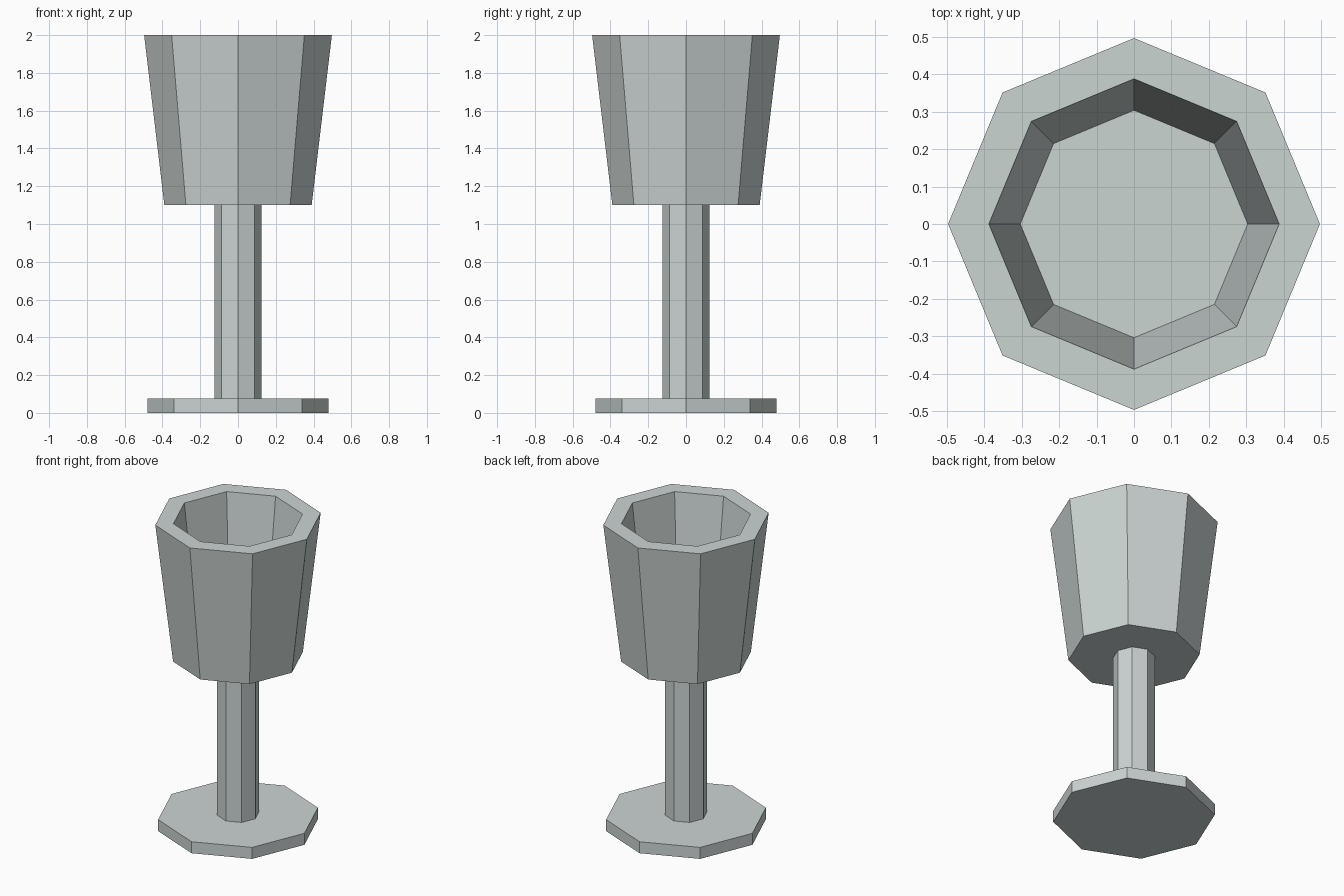
import bpy, bmesh, math

if "Cube" in bpy.data.objects:
    bpy.data.objects.remove(bpy.data.objects["Cube"])

SIDES = 8
mat = bpy.data.materials.new("pale_grey")
mat.diffuse_color = (0.60, 0.66, 0.65, 1)
mat.use_nodes = True
mat.node_tree.nodes["Principled BSDF"].inputs["Base Color"].default_value = mat.diffuse_color


def lathe(name, profile):
    """Closed octagonal solid from (radius, z) rings, corners on the axes."""
    bm = bmesh.new()
    rings = [[bm.verts.new((r * math.cos(2 * math.pi * i / SIDES),
                            r * math.sin(2 * math.pi * i / SIDES), z))
              for i in range(SIDES)] for r, z in profile]
    for a, b in zip(rings, rings[1:]):
        for i in range(SIDES):
            j = (i + 1) % SIDES
            bm.faces.new((a[i], a[j], b[j], b[i]))
    bm.faces.new(rings[0][::-1])
    bm.faces.new(rings[-1])
    bmesh.ops.recalc_face_normals(bm, faces=bm.faces)
    mesh = bpy.data.meshes.new(name)
    bm.to_mesh(mesh)
    bm.free()
    mesh.materials.append(mat)
    obj = bpy.data.objects.new(name, mesh)
    bpy.context.collection.objects.link(obj)
    return obj


# Flat foot, straight stem, and hollow tapered bowl
lathe("foot", [(0.48, 0), (0.48, 0.075)])
lathe("stem", [(0.125, 0.075), (0.125, 1.10)])
lathe("bowl", [(0.39, 1.10), (0.497, 2.0), (0.388, 2.0), (0.304, 1.30)])
